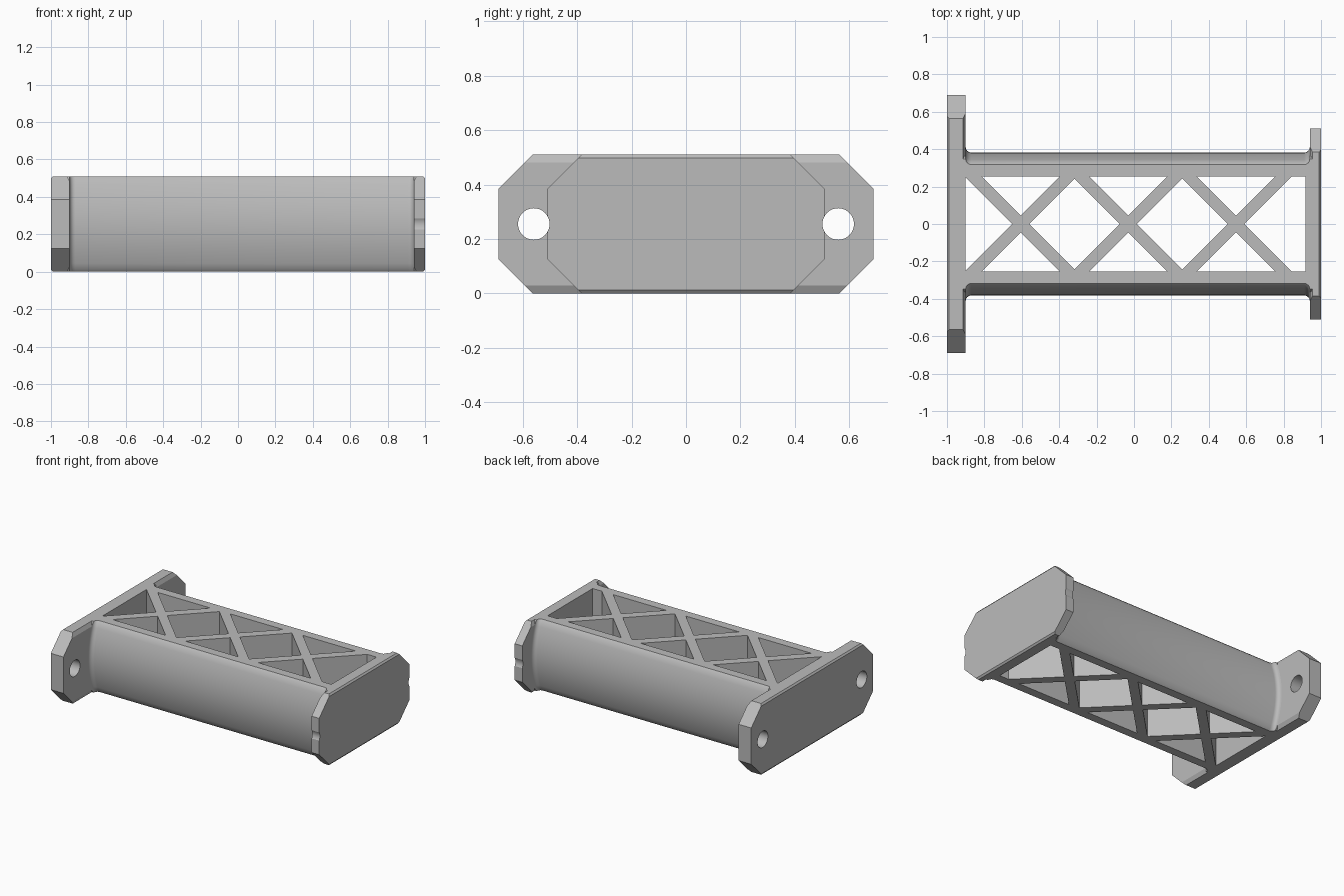
import bpy, bmesh, math

old = bpy.data.objects.get("Cube")
if old:
    bpy.data.objects.remove(old, do_unlink=True)

H = 0.51           # overall height
MID = H / 2
INNER = 0.255      # half width of the open core

grey = bpy.data.materials.new("light_grey")
grey.use_nodes = True
grey.diffuse_color = (0.5, 0.5, 0.5, 1)
grey.node_tree.nodes["Principled BSDF"].inputs["Base Color"].default_value = (0.5, 0.5, 0.5, 1)


def loft(name, rings, smooth=None):
    """Skin a list of equal-length closed rings and cap both ends."""
    bm = bmesh.new()
    loops = [[bm.verts.new(p) for p in ring] for ring in rings]
    n = len(loops[0])
    for a, b in zip(loops, loops[1:]):
        for i in range(n):
            j = (i + 1) % n
            bm.faces.new((a[i], a[j], b[j], b[i]))
    bm.faces.new(loops[0])
    bm.faces.new(loops[-1])
    bmesh.ops.recalc_face_normals(bm, faces=bm.faces)
    mesh = bpy.data.meshes.new(name)
    bm.to_mesh(mesh)
    bm.free()
    mesh.materials.append(grey)
    if smooth:
        mesh.shade_smooth()
        mesh.set_sharp_from_angle(angle=math.radians(smooth))
    obj = bpy.data.objects.new(name, mesh)
    bpy.context.scene.collection.objects.link(obj)
    return obj


def prism(name, outline):
    """Upright prism over the full height."""
    return loft(name, [[(x, y, z) for x, y in outline] for z in (0, H)])


# Screw hole cutters, running the full length
cutters = []
for label, side in (("front", -1), ("back", 1)):
    ring = [(0.56 * side + 0.058 * math.cos(a), MID + 0.058 * math.sin(a))
            for a in (math.tau * i / 48 for i in range(48))]
    cutter = loft(label + "_hole_cutter", [[(x, y, z) for y, z in ring] for x in (-1.2, 1.2)], 30)
    cutter.hide_render = True
    cutter.hide_viewport = True
    cutter.hide_set(True)
    cutters.append(cutter)


# Octagonal end plates with eased top and bottom edges
def octagon(x, half, ease, corner=0.125):
    top = MID - ease
    flat = half - corner + ease
    side = MID - corner
    pts = [(half, -side), (half, side), (flat, top), (-flat, top),
           (-half, side), (-half, -side), (-flat, -top), (flat, -top)]
    return [(x, y, MID + z) for y, z in pts]


def end_plate(name, half, outer, inner):
    s = math.copysign(1, outer)
    stations = ((outer, 0.012), (outer - s * 0.01, 0), (inner + s * 0.014, 0), (inner, 0.028))
    plate = loft(name, [octagon(x, half, e) for x, e in stations])
    for cutter in cutters:
        mod = plate.modifiers.new("screw_hole", 'BOOLEAN')
        mod.operation = 'DIFFERENCE'
        mod.solver = 'EXACT'
        mod.object = cutter


end_plate("right_end_plate", 0.69, -1.0, -0.9)
end_plate("left_end_plate", 0.51, 1.0, 0.94)


# Bowed side rails, flaring into the plates with small fillets
def rail_ring(x, flare, side):
    ease, steps = 0.014, 16
    pts = [(INNER, 0), (0.318 + flare, 0)]
    for i in range(steps + 1):
        t = 2 * i / steps - 1
        pts.append((0.332 + flare + 0.05 * (1 - t * t), MID + t * (MID - ease)))
    pts += [(0.318 + flare, H), (INNER, H)]
    return [(x, side * y, z) for y, z in pts]


fillet = 0.03
arc = [math.pi / 2 * i / 6 for i in range(7)]
stations = [(-0.985, fillet)]
stations += [(-0.9 + fillet * (1 - math.cos(a)), fillet * (1 - math.sin(a))) for a in arc]
stations += [(0.94 - fillet * (1 - math.cos(a)), fillet * (1 - math.sin(a))) for a in reversed(arc)]
stations += [(0.985, fillet)]
for label, side in (("front", -1), ("back", 1)):
    loft(label + "_rail", [rail_ring(x, f, side) for x, f in stations], 35)

# Blocks closing the core against each plate
for label, x0, x1 in (("right", -0.985, -0.9), ("left", 0.918, 0.985)):
    prism(label + "_core_end", [(x0, -0.3), (x1, -0.3), (x1, 0.3), (x0, 0.3)])

# Crossed lattice struts
reach, half_width = 0.28, 0.045
for n in range(3):
    cx = -0.605 + 0.575 * n
    for label, slope in (("rising", 1), ("falling", -1)):
        a, b = cx - slope * reach, cx + slope * reach
        prism(f"{label}_strut_{n + 1}", [(a - half_width, -reach), (a + half_width, -reach),
                                         (b + half_width, reach), (b - half_width, reach)])
